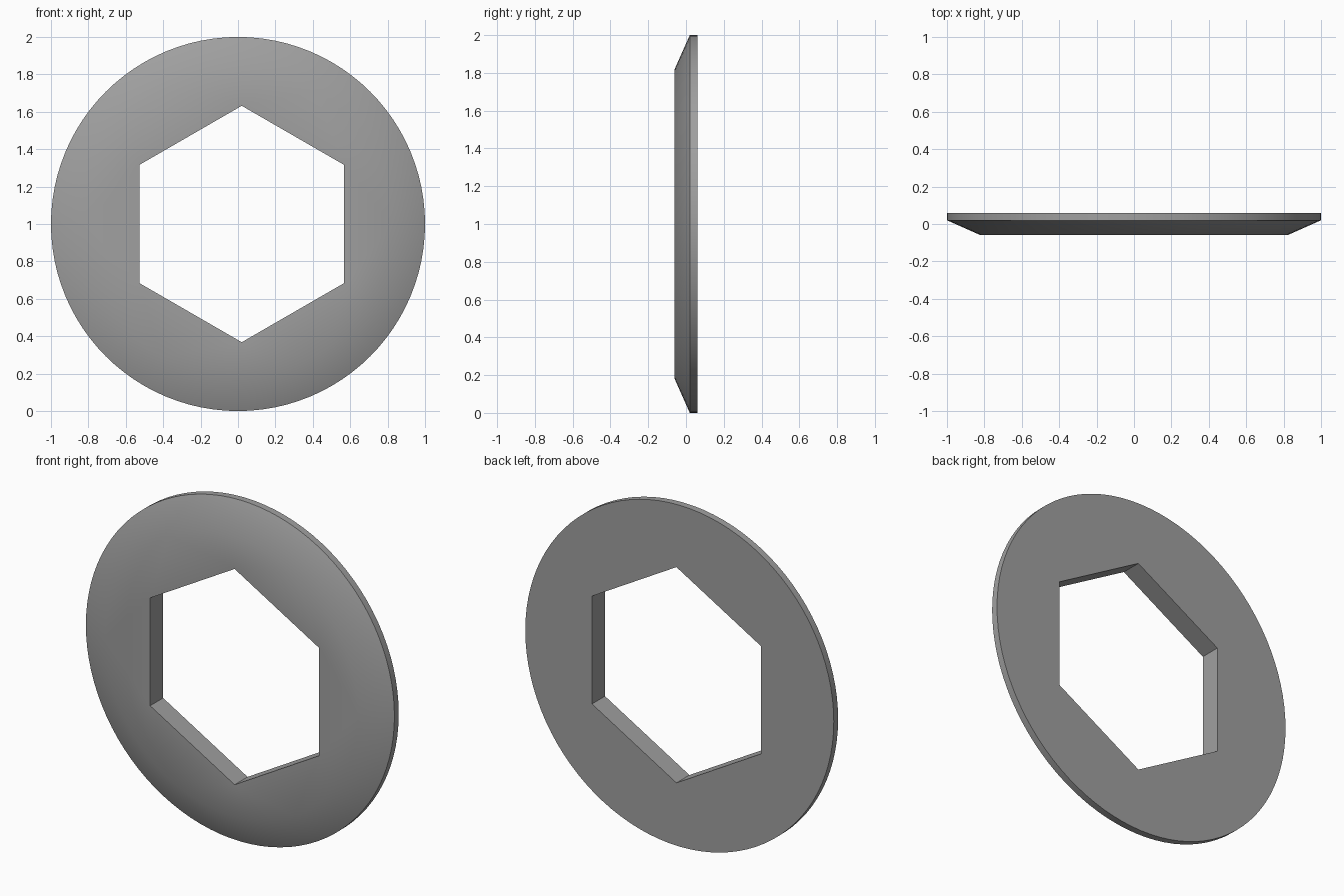
import bpy, bmesh
from math import cos, sin, pi, radians

if "Cube" in bpy.data.objects:
    bpy.data.objects.remove(bpy.data.objects["Cube"])

SEGS = 96          # rim segments, divisible by 12
HOLE_X = 0.02      # hole sits slightly off centre
HOLE_R = 0.632

bm = bmesh.new()


def loop(count, radius, y, cx=0.0, start=0.0):
    """Ring of vertices facing the front."""
    return [bm.verts.new((cx + radius * cos(start + 2 * pi * i / count), y,
                          1 + radius * sin(start + 2 * pi * i / count)))
            for i in range(count)]


def bridge(a, b):
    n = len(a)
    for i in range(n):
        j = (i + 1) % n
        bm.faces.new((a[i], a[j], b[j], b[i]))


def fan_ring(hexagon, circle):
    """Flat face between the hexagonal hole and a round edge."""
    n = len(circle)
    step = n // 6
    for k in range(6):
        for i in range(k * step, (k + 1) * step):
            bm.faces.new((hexagon[k], circle[i], circle[(i + 1) % n]))
        bm.faces.new((hexagon[k], circle[(k + 1) * step % n], hexagon[(k + 1) % 6]))


# Round outside: bevelled front, narrow rim
front = loop(SEGS, 0.82, -0.06)
rim_front = loop(SEGS, 1.0, 0.02)
rim_back = loop(SEGS, 1.0, 0.06)
# Hexagonal hole
hex_front = loop(6, HOLE_R, -0.06, HOLE_X, radians(30))
hex_back = loop(6, HOLE_R, 0.06, HOLE_X, radians(30))

fan_ring(hex_front, front)
bridge(front, rim_front)
bridge(rim_front, rim_back)
fan_ring(hex_back, rim_back)
bridge(hex_front, hex_back)
bmesh.ops.recalc_face_normals(bm, faces=bm.faces[:])

mesh = bpy.data.meshes.new("hex_washer")
bm.to_mesh(mesh)
bm.free()
washer = bpy.data.objects.new("hex_washer", mesh)
bpy.context.collection.objects.link(washer)

# Plain grey metal
grey = bpy.data.materials.new("grey")
grey.diffuse_color = (0.35, 0.35, 0.35, 1)
grey.use_nodes = True
grey.node_tree.nodes["Principled BSDF"].inputs["Base Color"].default_value = grey.diffuse_color
mesh.materials.append(grey)

# Soft bevel, crisp rim and hole edges
bpy.context.view_layer.objects.active = washer
washer.select_set(True)
bpy.ops.object.shade_smooth_by_angle(angle=radians(30))
